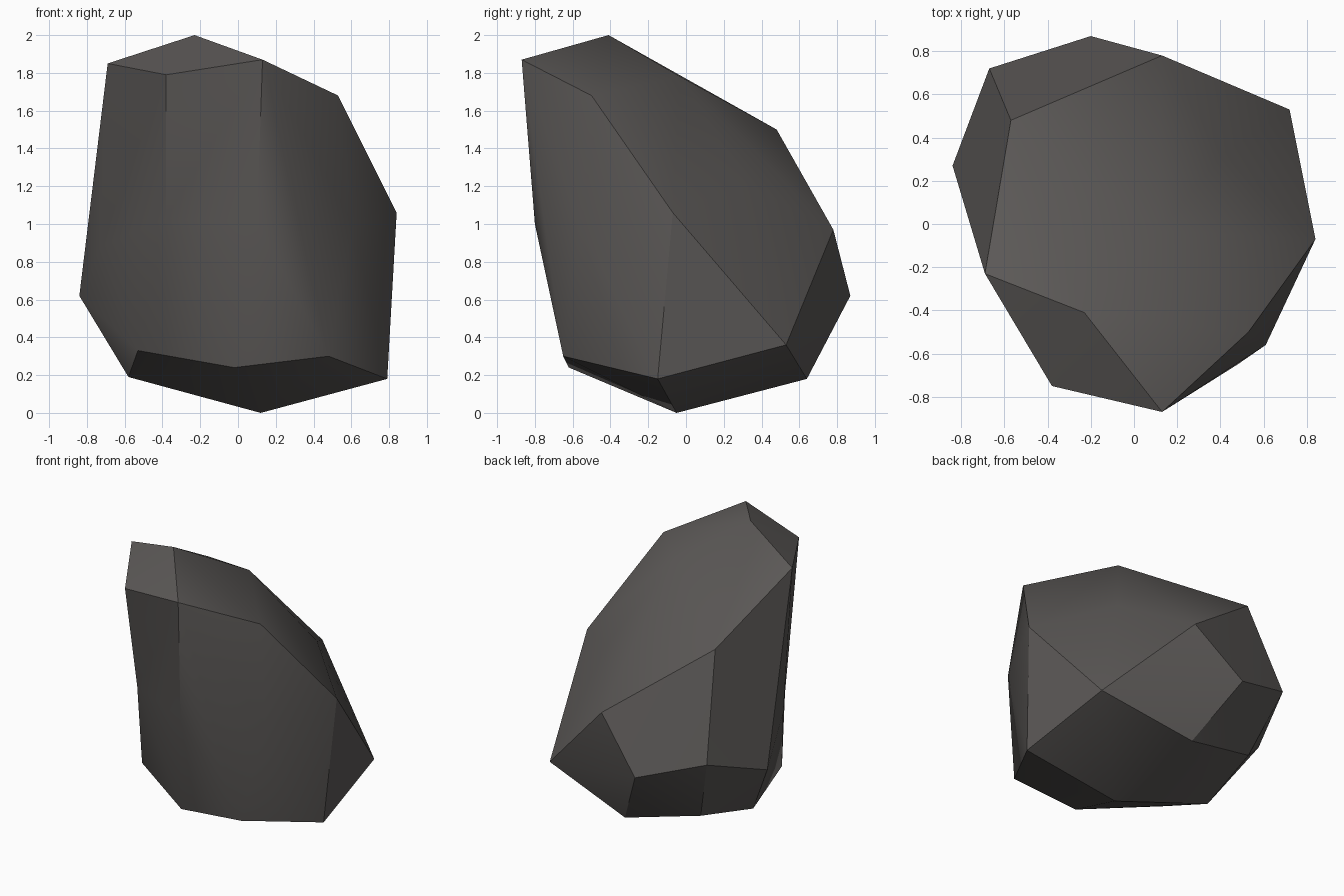
import bpy, bmesh, math
from mathutils import Vector

if "Cube" in bpy.data.objects:
    bpy.data.objects.remove(bpy.data.objects["Cube"])

# Corner points of the rock, grouped by level
crown = [(-.23, -.41, 2.0), (.13, -.87, 1.87), (-.69, -.23, 1.85), (-.38, -.75, 1.79),
         (.53, -.50, 1.68), (.11, -.03, 1.78), (-.57, .48, 1.50)]
middle = [(.84, -.07, 1.06), (.10, -.80, 1.0), (.61, -.56, .99), (.41, .32, 1.21),
          (.13, .78, .97), (-.67, .72, .78), (-.84, .27, .62), (-.20, .87, .62)]
base = [(.72, .53, .36), (.79, -.15, .18), (.48, -.65, .30), (-.02, -.62, .24),
        (-.53, -.34, .33), (-.58, .06, .19), (-.51, .56, .31), (.04, .64, .18), (.12, -.05, 0)]
# Shallow dents: final position and the outward offset used while wrapping the hull
dents = [((-.73, -.07, .88), (-.11, -.03, 0)), ((-.38, -.61, 1.03), (-.07, -.09, 0))]

# Rock body: convex wrap, then press the dents back in
bm = bmesh.new()
for p in crown + middle + base:
    bm.verts.new(p)
pressed = [(bm.verts.new(Vector(p) + Vector(o)), p) for p, o in dents]
bmesh.ops.convex_hull(bm, input=bm.verts[:])
for v, p in pressed:
    v.co = p
bmesh.ops.delete(bm, geom=[v for v in bm.verts if not v.link_faces], context='VERTS')
bmesh.ops.recalc_face_normals(bm, faces=bm.faces[:])

mesh = bpy.data.meshes.new("rock")
bm.to_mesh(mesh)
bm.free()
rock = bpy.data.objects.new("rock", mesh)
bpy.context.collection.objects.link(rock)

# Single dark stone colour
stone = bpy.data.materials.new("dark_stone")
stone.diffuse_color = (0.105, 0.098, 0.094, 1)
stone.use_nodes = True
stone.node_tree.nodes["Principled BSDF"].inputs["Base Color"].default_value = stone.diffuse_color
mesh.materials.append(stone)

# Soft shading across shallow folds, crisp main edges
bpy.context.view_layer.objects.active = rock
rock.select_set(True)
bpy.ops.object.shade_smooth_by_angle(angle=math.radians(30))
